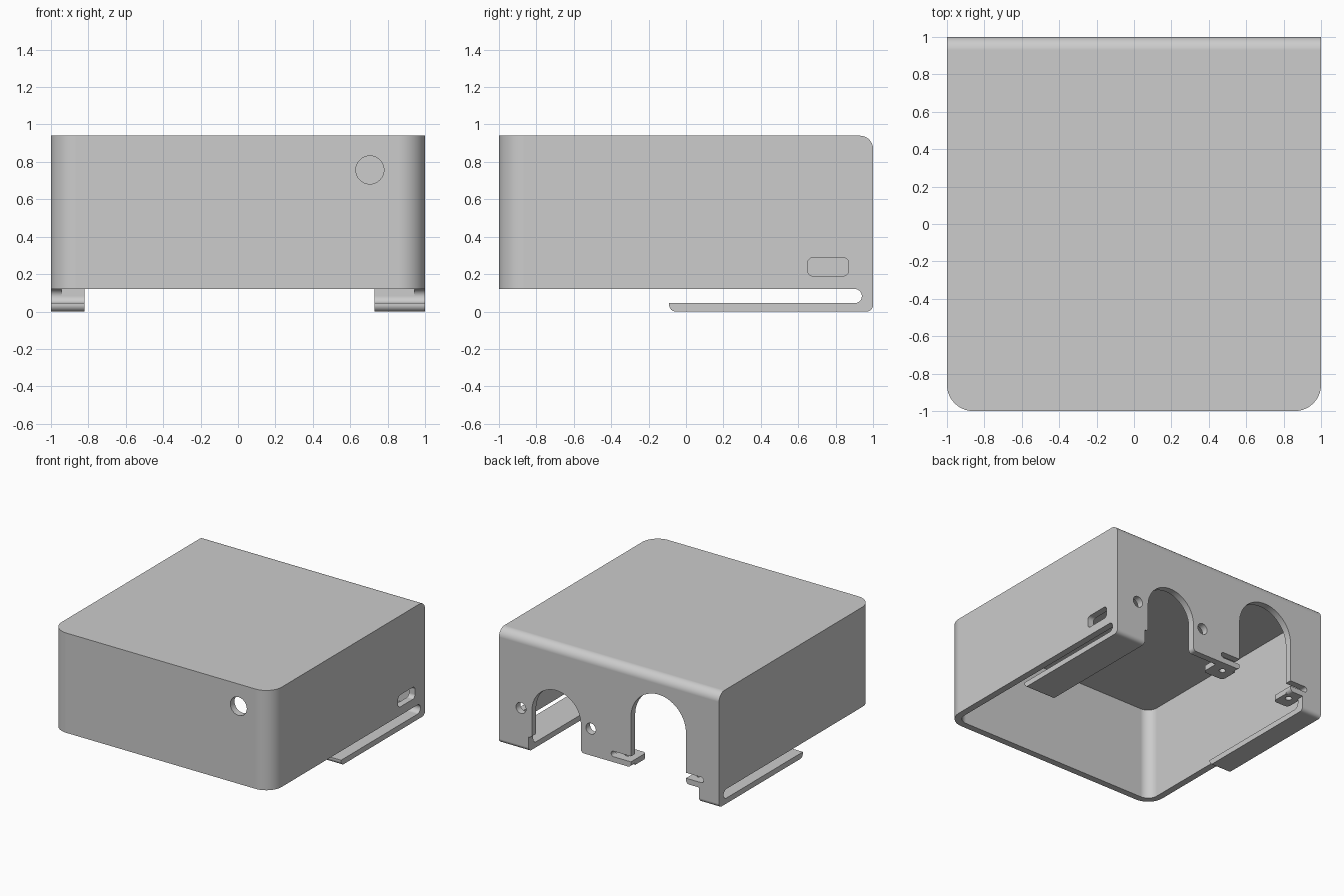
import bpy, bmesh, math
from mathutils import Vector

cube = bpy.data.objects.get("Cube")
if cube:
    bpy.data.objects.remove(cube, do_unlink=True)

GREY = (0.604, 0.604, 0.604, 1)
grey = bpy.data.materials.new("plain_grey")
grey.use_nodes = True
grey.diffuse_color = GREY
grey.node_tree.nodes["Principled BSDF"].inputs["Base Color"].default_value = GREY

WALL = 0.055          # shell thickness
IN = 1 - WALL         # inner face of the walls
RIM = 0.12            # bottom edge of the shell
TAB_TOP = 0.165


def fillet(corners, seg=12):
    """Outline from (u, v, radius) corners, each rounded by its radius."""
    out = []
    for i, (u, v, r) in enumerate(corners):
        p = Vector((u, v))
        if r == 0:
            out.append(p)
            continue
        a = (Vector(corners[i - 1][:2]) - p).normalized()
        b = (Vector(corners[(i + 1) % len(corners)][:2]) - p).normalized()
        half = math.acos(a.dot(b)) / 2
        centre = p + (a + b).normalized() * r / math.sin(half)
        s = p + a * r / math.tan(half) - centre
        e = p + b * r / math.tan(half) - centre
        for k in range(seg + 1):
            out.append(centre + s.lerp(e, k / seg).normalized() * r)
    return [p for i, p in enumerate(out) if (p - out[i - 1]).length > 1e-5]


def rounded(u0, u1, v0, v1, r):
    return fillet([(u0, v0, r), (u1, v0, r), (u1, v1, r), (u0, v1, r)])


def disc(u, v, r):
    return rounded(u - r, u + r, v - r, v + r, r)


def prism(name, pts, axis, lo, hi):
    place = {"x": lambda p, t: (t, p.x, p.y),
             "y": lambda p, t: (p.x, t, p.y),
             "z": lambda p, t: (p.x, p.y, t)}[axis]
    bm = bmesh.new()
    ends = [[bm.verts.new(place(p, t)) for p in pts] for t in (lo, hi)]
    bm.faces.new(ends[0])
    bm.faces.new(ends[1][::-1])
    for i in range(len(pts)):
        bm.faces.new((ends[0][i - 1], ends[0][i], ends[1][i], ends[1][i - 1]))
    bmesh.ops.recalc_face_normals(bm, faces=bm.faces)
    mesh = bpy.data.meshes.new(name)
    bm.to_mesh(mesh)
    bm.free()
    mesh.materials.append(grey)
    ob = bpy.data.objects.new(name, mesh)
    bpy.context.collection.objects.link(ob)
    return ob


def activate(ob):
    bpy.ops.object.select_all(action="DESELECT")
    ob.select_set(True)
    bpy.context.view_layer.objects.active = ob


def combine(ob, tool, operation="DIFFERENCE"):
    mod = ob.modifiers.new("cut", "BOOLEAN")
    mod.operation, mod.solver, mod.object = operation, "EXACT", tool
    activate(ob)
    bpy.ops.object.modifier_apply(modifier=mod.name)
    bpy.data.objects.remove(tool, do_unlink=True)


def finish(ob):
    activate(ob)
    bpy.ops.object.shade_smooth_by_angle(angle=math.radians(30))
    mod = ob.modifiers.new("flat_normals", "WEIGHTED_NORMAL")
    mod.keep_sharp = True


# Shell: side profile with the hooked feet, trimmed to the plan outline
shell = prism("shell", fillet([
    (-1.1, RIM, 0), (0.94, RIM, 0.037), (0.94, 0.045, 0.037), (-0.09, 0.045, 0),
    (-0.09, 0, 0.035), (1, 0, 0.035), (1, 0.94, 0.07), (-1.1, 0.94, 0)]), "x", -1, 1)
plan = fillet([(-1, -1, 0.14), (1, -1, 0.14), (1, 1.1, 0), (-1, 1.1, 0)])
combine(shell, prism("plan", plan, "z", -0.1, 1.1), "INTERSECT")

# Hollow inside
inner = fillet([(-IN, -IN, 0.085), (IN, -IN, 0.085), (IN, IN, 0), (-IN, IN, 0)])
combine(shell, prism("cavity", inner, "z", 0.083, 0.94 - WALL))

# Open space between the two feet
gap = [Vector(p) for p in ((-0.82, -0.2), (0.73, -0.2), (0.73, RIM), (-0.82, RIM))]
combine(shell, prism("foot_gap", gap, "y", -0.5, 1.2))


# Arched openings in the back, with softened lower corners
def arch(x0, x1, top, flare0, flare1):
    r = (x1 - x0) / 2
    soft = 0.028
    return fillet([(x0 - flare0, -0.2, 0), (x0 - flare0, RIM, 0), (x0, RIM, soft),
                   (x0, top, r), (x1, top, r), (x1, RIM, soft),
                   (x1 + flare1, RIM, 0), (x1 + flare1, -0.2, 0)], 16)


back_cuts = [
    arch(0.255, 0.70, 0.57, 0.05, 0.03),
    arch(-0.70, -0.20, 0.785, 0.05, 0.05),
    disc(0.80, 0.34, 0.045),
    disc(0.165, 0.34, 0.045),
    rounded(-0.30, -0.02, TAB_TOP, 0.21, 0.022),
    rounded(-0.86, -0.60, TAB_TOP, 0.21, 0.022),
]
for pts in back_cuts:
    combine(shell, prism("back_cut", pts, "y", 0.9, 1.1))

# Round front hole and side port
combine(shell, prism("front_cut", disc(0.705, 0.757, 0.075), "y", -1.1, -0.9))
combine(shell, prism("port_cut", rounded(0.65, 0.87, 0.19, 0.288, 0.03), "x", 0.9, 1.1))
finish(shell)

# Screw tabs reaching inward from the back wall
for name, x0, x1, hole in (("left_tab", -0.20, -0.01, -0.11),
                           ("right_tab", -0.84, -0.70, -0.76)):
    outline = fillet([(x0, 0.80, 0.03), (x1, 0.80, 0.03), (x1, IN, 0), (x0, IN, 0)])
    tab = prism(name, outline, "z", RIM, TAB_TOP)
    combine(tab, prism("screw_hole", disc(hole, 0.905, 0.025), "z", 0, 0.3))
    finish(tab)
